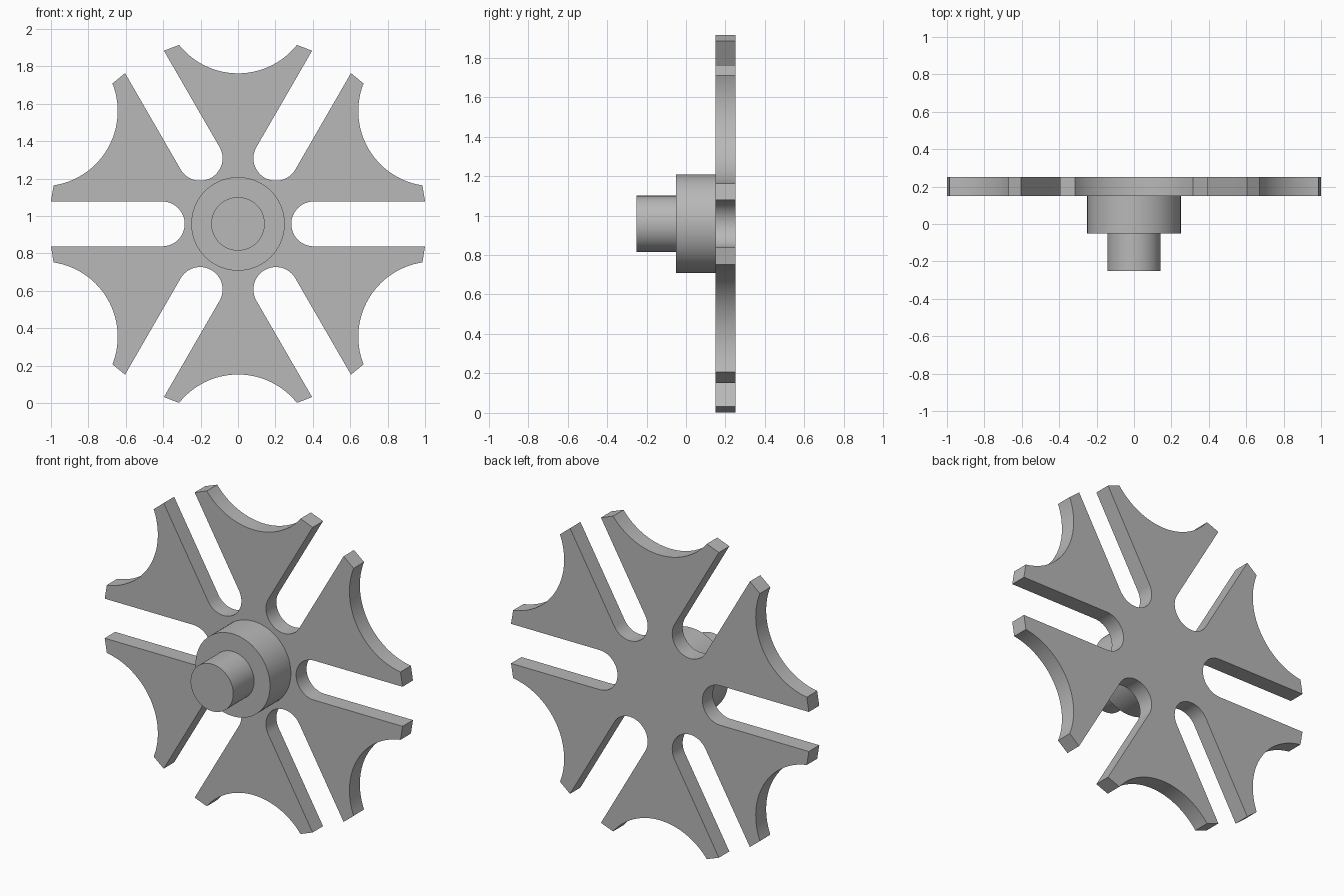
import bpy, bmesh
from math import radians, sin, cos, sqrt, atan2, pi
from mathutils import Vector, Matrix

cube = bpy.data.objects.get("Cube")
if cube:
    bpy.data.objects.remove(cube, do_unlink=True)

SLOTS = 6
AXIS_Z = 0.9575           # height of the wheel axis
RIM = 1.0072              # outer radius
SLOT_R, SLOT_X = 0.12, 0.405    # slot half width, centre of its round end
BITE_D, BITE_R = 1.207, 0.402   # scallop centre distance and radius

grey = bpy.data.materials.new("plain grey")
grey.use_nodes = True
colour = (0.48, 0.48, 0.48, 1)
grey.diffuse_color = colour
grey.node_tree.nodes["Principled BSDF"].inputs["Base Color"].default_value = colour


def finish(obj):
    obj.data.materials.append(grey)
    bpy.ops.object.select_all(action='DESELECT')
    obj.select_set(True)
    bpy.context.view_layer.objects.active = obj
    bpy.ops.object.shade_smooth_by_angle(angle=radians(30))


def arc(cx, radius, start, end, steps):
    angles = [start + (end - start) * i / steps for i in range(steps + 1)]
    return [Vector((cx + radius * cos(a), radius * sin(a))) for a in angles]


def wheel_outline():
    # One slot, its two rim corners and the scallop after it, repeated around
    rim_x = sqrt(RIM ** 2 - SLOT_R ** 2)
    slot = [Vector((rim_x, -SLOT_R))]
    slot += arc(SLOT_X, SLOT_R, 1.5 * pi, 0.5 * pi, 24)
    slot.append(Vector((rim_x, SLOT_R)))
    tip_x = (RIM ** 2 + BITE_D ** 2 - BITE_R ** 2) / (2 * BITE_D)
    half = atan2(sqrt(RIM ** 2 - tip_x ** 2), BITE_D - tip_x)
    bite = arc(BITE_D, BITE_R, pi + half, pi - half, 32)
    points = []
    for k in range(SLOTS):
        turn = 2 * pi * k / SLOTS
        points += [Matrix.Rotation(turn, 2) @ p for p in slot]
        points += [Matrix.Rotation(turn + pi / SLOTS, 2) @ p for p in bite]
    return points


def slotted_wheel(y0, y1):
    bm = bmesh.new()
    face = bm.faces.new([bm.verts.new((p.x, y0, p.y)) for p in wheel_outline()])
    new = bmesh.ops.extrude_face_region(bm, geom=[face], use_keep_orig=True)["geom"]
    moved = [v for v in new if isinstance(v, bmesh.types.BMVert)]
    bmesh.ops.translate(bm, verts=moved, vec=(0, y1 - y0, 0))
    bmesh.ops.recalc_face_normals(bm, faces=bm.faces)
    mesh = bpy.data.meshes.new("slotted_wheel")
    bm.to_mesh(mesh)
    bm.free()
    obj = bpy.data.objects.new("slotted_wheel", mesh)
    obj.location.z = AXIS_Z
    bpy.context.collection.objects.link(obj)
    finish(obj)


def cylinder(name, radius, y0, y1):
    bpy.ops.mesh.primitive_cylinder_add(
        vertices=72, radius=radius, depth=y1 - y0,
        location=(0, (y0 + y1) / 2, AXIS_Z), rotation=(pi / 2, 0, 0))
    obj = bpy.context.object
    obj.name = name
    finish(obj)


# Plate with slots, then the stepped hub on its front
slotted_wheel(0.15, 0.25)
cylinder("hub", 0.25, -0.05, 0.15)
cylinder("shaft", 0.143, -0.25, -0.05)
